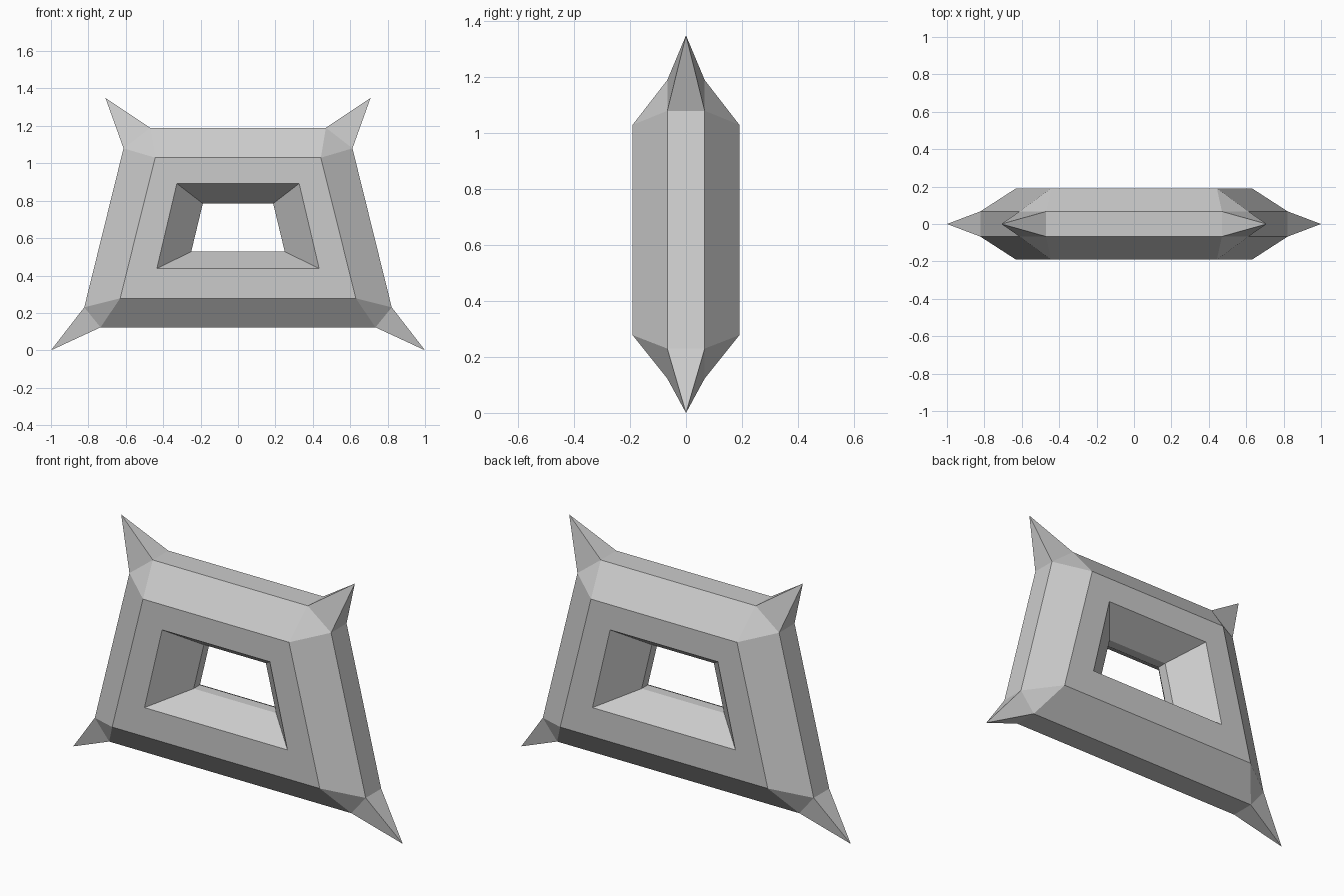
import bpy, bmesh

if "Cube" in bpy.data.objects:
    bpy.data.objects.remove(bpy.data.objects["Cube"])

# half-depths (y) of the ring's cross-section steps
RIM, FACE, BORE = 0.067, 0.191, 0.027

# right-hand corners as (x, z): spike tip, flat-side rim, slanted-side rim, face edge, hole edge, bore edge
BOTTOM = [(1.0, 0.0), (0.735, 0.123), (0.822, 0.23), (0.63, 0.278), (0.434, 0.437), (0.25, 0.528)]
TOP = [(0.709, 1.35), (0.47, 1.19), (0.612, 1.08), (0.443, 1.03), (0.327, 0.892), (0.188, 0.785)]


def add_corner(bm, pts, side):
    """Vertices of one corner: tip plus front/back pairs."""
    tip = bm.verts.new((side * pts[0][0], 0, pts[0][1]))
    front, back = [
        {n: bm.verts.new((side * x, s * d, z))
         for n, (x, z), d in zip(("flat", "slant", "face", "hole", "bore"),
                                 pts[1:], (RIM, RIM, FACE, FACE, BORE))}
        for s in (-1, 1)]
    return tip, front, back


bm = bmesh.new()
corners = [add_corner(bm, p, s) for p, s in ((BOTTOM, 1), (TOP, 1), (TOP, -1), (BOTTOM, -1))]

# spikes growing from each corner
for tip, f, b in corners:
    for h in (f, b):
        bm.faces.new((tip, h["flat"], h["slant"]))
        bm.faces.new((h["flat"], h["face"], h["slant"]))
    for rim in ("flat", "slant"):
        bm.faces.new((tip, f[rim], b[rim]))

# four bars joining neighbouring corners
for i in range(4):
    (_, f0, b0), (_, f1, b1) = corners[i], corners[(i + 1) % 4]
    rim = "slant" if i % 2 == 0 else "flat"
    for h0, h1 in ((f0, f1), (b0, b1)):
        for a, c in ((rim, "face"), ("face", "hole"), ("hole", "bore")):
            bm.faces.new((h0[a], h1[a], h1[c], h0[c]))
    for n in (rim, "bore"):
        bm.faces.new((f0[n], f1[n], b1[n], b0[n]))

bmesh.ops.recalc_face_normals(bm, faces=bm.faces[:])
mesh = bpy.data.meshes.new("spiked_frame")
bm.to_mesh(mesh)
bm.free()
bpy.context.collection.objects.link(bpy.data.objects.new("spiked_frame", mesh))
